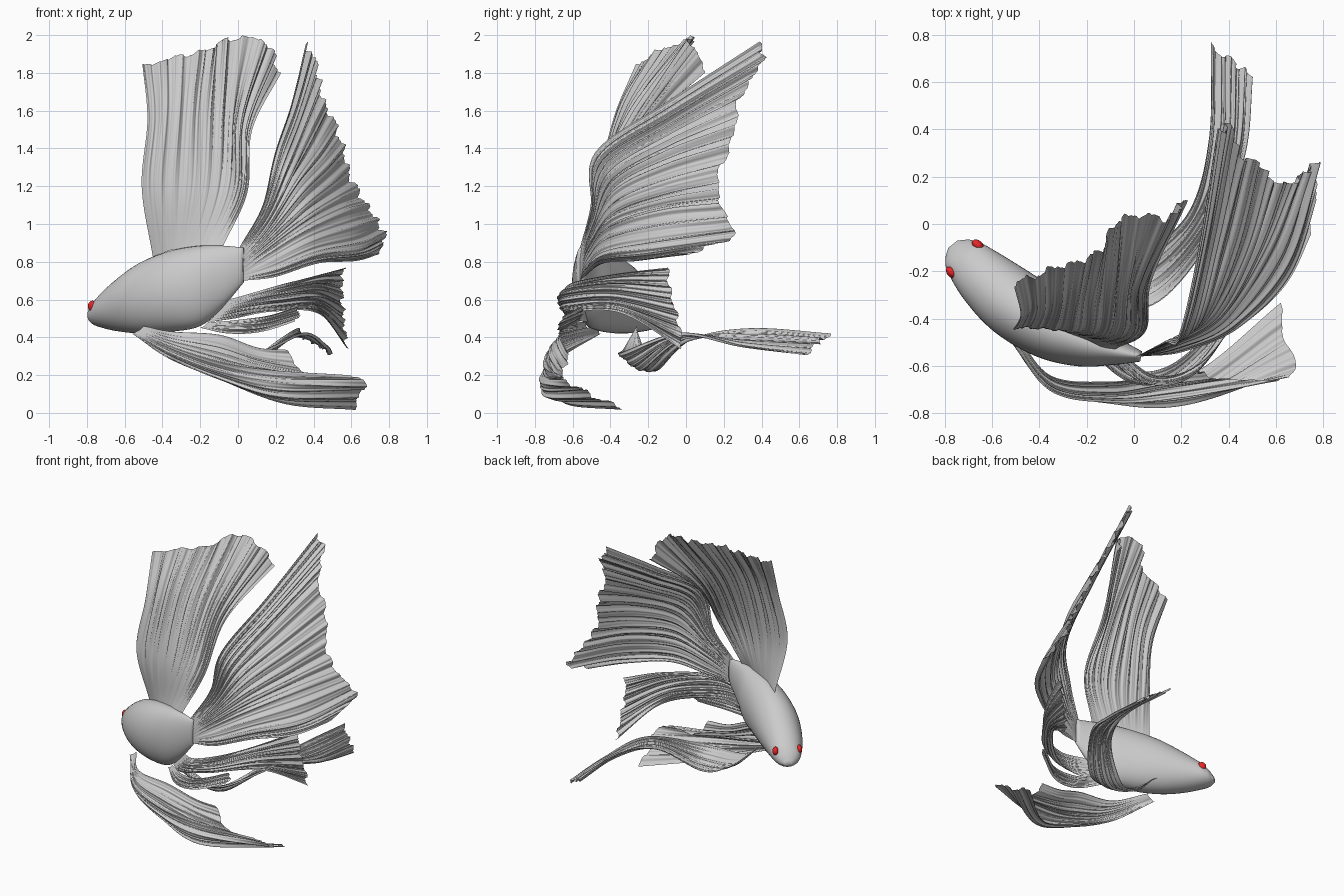
import bpy, bmesh, math
from mathutils import Vector

def spline(pts, t):
    """Catmull-Rom point at t in 0..1 through a list of vectors."""
    n = len(pts) - 1
    i = min(int(t * n), n - 1)
    f = t * n - i
    b, c = pts[i], pts[i + 1]
    a = pts[i - 1] if i else b * 2 - c
    d = pts[i + 2] if i + 2 <= n else c * 2 - b
    return 0.5 * (2 * b + (c - a) * f + (2 * a - 5 * b + 4 * c - d) * f**2
                  + (3 * b - a - 3 * c + d) * f**3)

def grid_object(name, grid, close=False, caps=False):
    """Skin rows of points into a smooth mesh object."""
    bm = bmesh.new()
    rows = [[bm.verts.new(p) for p in row] for row in grid]
    n = len(rows[0])
    for r0, r1 in zip(rows, rows[1:]):
        for j in range(n if close else n - 1):
            k = (j + 1) % n
            bm.faces.new((r0[j], r0[k], r1[k], r1[j]))
    if caps:
        bm.faces.new(rows[0])
        bm.faces.new(rows[-1])
    bmesh.ops.recalc_face_normals(bm, faces=bm.faces)
    for f in bm.faces:
        f.smooth = True
    me = bpy.data.meshes.new(name)
    bm.to_mesh(me)
    bm.free()
    ob = bpy.data.objects.new(name, me)
    bpy.context.collection.objects.link(ob)
    return ob

def fin(name, rays, pleats, depth=0.012, nu=140, nv=36):
    """Pleated sheet spread over a few guide rays, each from root to rim."""
    rays = [[Vector(p) for p in r] for r in rays]
    def at(u, v):
        return spline([spline(r, v) for r in rays], u)
    grid = []
    for i in range(nu + 1):
        u = i / nu
        row = []
        for j in range(nv + 1):
            v = j / nv
            # softly scalloped rim
            w = v * (0.993 + 0.007 * math.sin(u * pleats * 4 + 1))
            p = at(u, w)
            e = 0.01
            du = at(min(u + e, 1), w) - at(max(u - e, 0), w)
            dv = at(u, min(w + e, 1)) - at(u, max(w - e, 0))
            nrm = du.cross(dv).normalized()
            # broad folds plus fine rays that drift along the fin
            a = u * pleats * math.tau
            wave = (math.sin(a + 1.5 * v) + 0.5 * math.sin(2.3 * a + 2 * v)
                    + 0.3 * math.sin(4.7 * a))
            row.append(p + nrm * wave * depth * min(1, v * 2.0) * (0.4 + 0.6 * v))
        grid.append(row)
    return grid_object(name, grid)

# body: x, y, z low, z high, half width along the bent spine
stations = [(-.765, -.085, .485, .515, .025), (-.745, -.11, .465, .565, .068),
            (-.71, -.15, .45, .62, .097), (-.62, -.24, .43, .71, .128),
            (-.5, -.34, .42, .80, .147), (-.35, -.435, .43, .86, .14),
            (-.2, -.50, .46, .885, .108), (-.08, -.538, .56, .885, .06),
            (.03, -.56, .69, .875, .022)]
centre = [Vector((x, y, (a + b) / 2)) for x, y, a, b, w in stations]
size = [Vector((w, (b - a) / 2, 0)) for x, y, a, b, w in stations]
rings = []
for i in range(49):
    t = i / 48
    c, s = spline(centre, t), spline(size, t)
    d = spline(centre, min(t + .02, 1)) - spline(centre, max(t - .02, 0))
    side = Vector((-d.y, d.x, 0)).normalized()
    rings.append([c + side * s.x * math.cos(k * math.tau / 40)
                  + Vector((0, 0, s.y * math.sin(k * math.tau / 40))) for k in range(40)])
grid_object("body", rings, close=True, caps=True)

# eyes
red = bpy.data.materials.new("eye_red")
red.diffuse_color = (0.8, 0.02, 0.02, 1)
for name, loc in (("eye_left", (-.77, -.205, .565)), ("eye_right", (-.66, -.09, .565))):
    bpy.ops.mesh.primitive_uv_sphere_add(segments=24, ring_count=16, radius=1, location=loc)
    eye = bpy.context.object
    eye.name = name
    eye.scale = (.029, .02, .029)
    eye.rotation_euler.z = -math.pi / 4
    eye.data.materials.append(red)
    bpy.ops.object.shade_smooth()

# tall back fin
fin("dorsal_fin", [
    [(-.45, -.38, .82), (-.51, -.44, 1.2), (-.48, -.37, 1.55), (-.51, -.25, 1.84)],
    [(-.36, -.43, .86), (-.37, -.44, 1.2), (-.34, -.35, 1.6), (-.33, -.18, 1.89)],
    [(-.28, -.46, .87), (-.22, -.45, 1.2), (-.2, -.32, 1.6), (-.16, -.12, 1.93)],
    [(-.2, -.49, .88), (-.1, -.46, 1.2), (-.07, -.28, 1.6), (-.04, .04, 1.99)],
    [(-.14, -.52, .88), (0, -.46, 1.18), (.02, -.26, 1.55), (.15, .03, 1.97)],
    [(-.08, -.53, .88), (.05, -.45, 1.17), (.07, -.23, 1.5), (.22, .12, 1.81)]], 9)

# fan tail
fin("tail_fin", [
    [(.01, -.56, .88), (.13, -.5, 1.1), (.19, -.47, 1.38), (.28, -.08, 1.65), (.355, .4, 1.96)],
    [(.01, -.56, .865), (.145, -.495, 1.07), (.23, -.44, 1.34), (.32, -.07, 1.58), (.41, .42, 1.87)],
    [(.02, -.56, .85), (.16, -.49, 1.04), (.27, -.41, 1.28), (.36, -.08, 1.48), (.45, .3, 1.68)],
    [(.03, -.56, .82), (.17, -.49, .98), (.32, -.38, 1.2), (.45, -.1, 1.35), (.54, .26, 1.47)],
    [(.03, -.56, .79), (.18, -.5, .92), (.36, -.38, 1.08), (.5, -.12, 1.18), (.6, .18, 1.25)],
    [(.03, -.56, .75), (.18, -.51, .85), (.38, -.4, .97), (.57, -.12, 1.05), (.7, .2, 1.08)],
    [(.03, -.56, .72), (.2, -.53, .76), (.42, -.43, .84), (.65, -.17, .88), (.78, .26, .94)],
    [(.03, -.56, .7), (.2, -.54, .72), (.42, -.44, .79), (.62, -.26, .8), (.74, -.03, .83)]],
    13, 0.013, 200)

# underside fin behind the belly
fin("anal_fin", [
    [(-.05, -.55, .6), (.1, -.64, .64), (.28, -.58, .69), (.45, -.35, .74), (.56, -.09, .77)],
    [(-.08, -.54, .56), (.06, -.67, .6), (.25, -.63, .64), (.42, -.39, .66), (.555, -.07, .62)],
    [(-.12, -.53, .52), (.02, -.66, .55), (.2, -.62, .57), (.42, -.37, .58), (.565, -.03, .48)],
    [(-.16, -.52, .48), (-.02, -.62, .5), (.18, -.58, .54), (.42, -.33, .53), (.58, -.01, .33)]],
    6, 0.009)

# small belly fin
fin("pelvic_fin", [
    [(-.16, -.53, .48), (0, -.63, .49), (.15, -.64, .51), (.31, -.55, .56)],
    [(-.18, -.53, .46), (-.02, -.66, .46), (.14, -.66, .47), (.33, -.55, .52)],
    [(-.2, -.52, .45), (-.05, -.65, .42), (.12, -.66, .43), (.3, -.56, .49)]], 3, 0.007, 60)

# long trailing side fins
fin("near_pectoral_fin", [
    [(-.5, -.46, .46), (-.35, -.64, .43), (-.1, -.66, .41), (.1, -.63, .34), (.26, -.62, .33)],
    [(-.52, -.46, .44), (-.35, -.68, .38), (-.1, -.72, .32), (.12, -.69, .25), (.38, -.65, .2)],
    [(-.54, -.46, .43), (-.36, -.7, .34), (-.1, -.75, .25), (.2, -.74, .2), (.67, -.65, .18)],
    [(-.55, -.46, .42), (-.36, -.68, .3), (-.1, -.74, .19), (.22, -.75, .1), (.66, -.5, .1)],
    [(-.56, -.45, .42), (-.37, -.66, .29), (-.1, -.7, .18), (.25, -.63, .05), (.62, -.33, .02)]],
    5, 0.009)
fin("far_pectoral_fin", [
    [(-.38, -.26, .44), (-.2, -.2, .28), (-.02, -.15, .22), (.22, .03, .38), (.31, .35, .44), (.32, .77, .41)],
    [(-.4, -.26, .45), (-.21, -.25, .28), (.05, -.25, .24), (.28, -.02, .4), (.4, .3, .38), (.42, .7, .36)],
    [(-.42, -.26, .46), (-.22, -.33, .34), (.09, -.34, .32), (.35, -.03, .42), (.47, .3, .35), (.5, .64, .3)]],
    4, 0.008, 100, 48)
